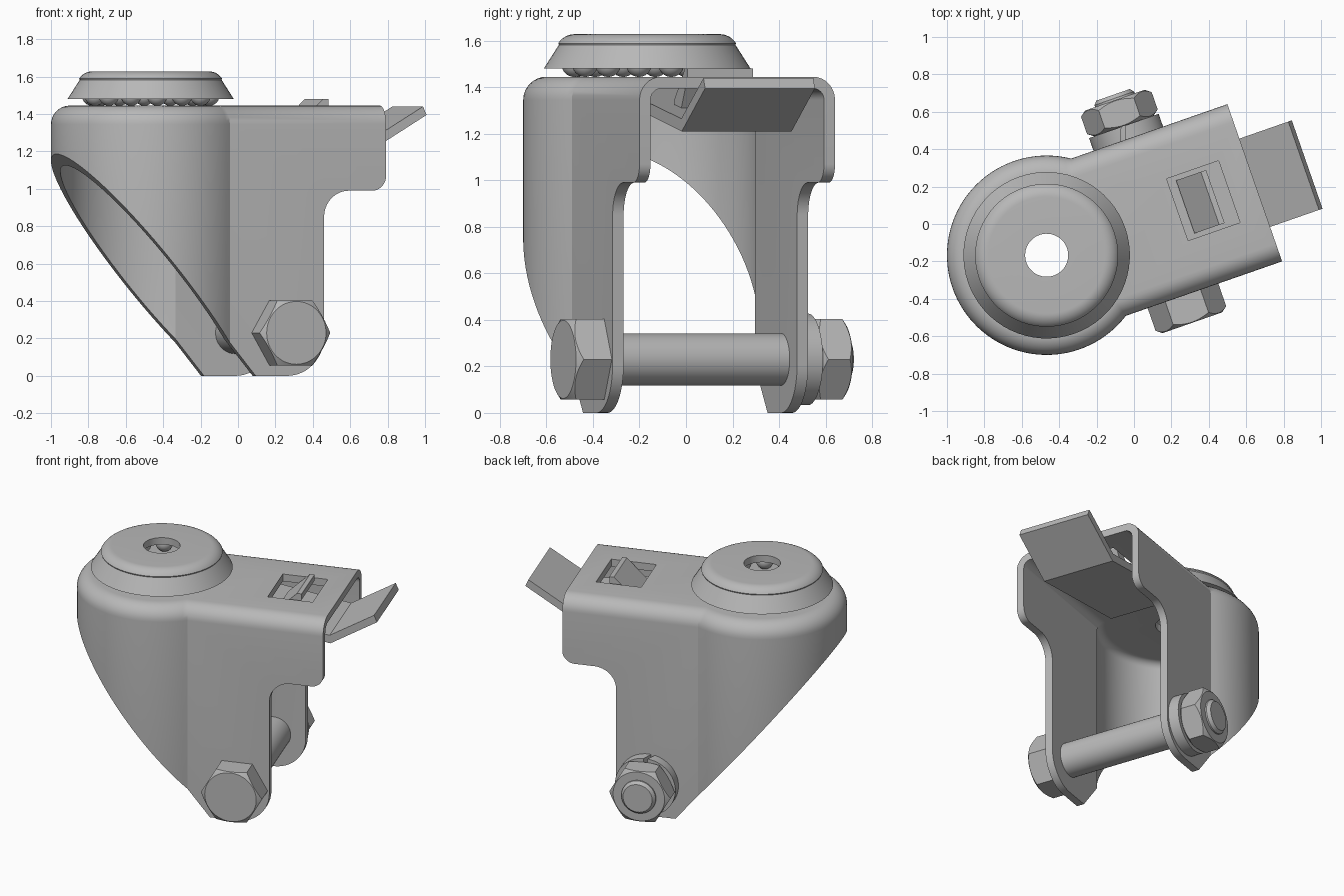
import bpy, bmesh
from math import sin, cos, asin, pi, radians
from mathutils import Matrix, Vector

if "Cube" in bpy.data.objects:
    bpy.data.objects.remove(bpy.data.objects["Cube"])

STEEL = bpy.data.materials.new("grey_steel")
STEEL.use_nodes = True
GREY = (0.48, 0.48, 0.48, 1)
STEEL.diffuse_color = GREY
STEEL.node_tree.nodes["Principled BSDF"].inputs["Base Color"].default_value = GREY

# Everything is built around the swivel axis, then turned into place
PLACE = Matrix.Translation((-0.467, -0.167, 0)) @ Matrix.Rotation(radians(19.2), 4, "Z")
AXLE = Matrix.Translation((0.617, 0, 0.23)) @ Matrix.Rotation(-pi / 2, 4, "X")
WALL = 0.05


def make(name, bm, matrix=Matrix()):
    bmesh.ops.recalc_face_normals(bm, faces=bm.faces)
    bm.transform(matrix)
    mesh = bpy.data.meshes.new(name)
    bm.to_mesh(mesh)
    bm.free()
    mesh.materials.append(STEEL)
    ob = bpy.data.objects.new(name, mesh)
    bpy.context.collection.objects.link(ob)
    return ob


def loft(name, rings, closed=False, matrix=Matrix()):
    """Skin a list of equal rings; cap the ends or close into a loop."""
    bm = bmesh.new()
    rows = [[bm.verts.new(p) for p in ring] for ring in rings]
    n = len(rows[0])
    for a, b in zip(rows, rows[1:] + rows[:1] if closed else rows[1:]):
        for i in range(n):
            j = (i + 1) % n
            bm.faces.new((a[i], a[j], b[j], b[i]))
    if not closed:
        bm.faces.new(rows[0])
        bm.faces.new(rows[-1])
    return make(name, bm, matrix)


def lathe(name, profile, closed=False, matrix=Matrix(), sides=64):
    rings = [[(r * cos(2 * pi * i / sides), r * sin(2 * pi * i / sides), h)
              for i in range(sides)] for r, h in profile]
    return loft(name, rings, closed, matrix)


def side_prism(name, pts, half):
    """Extrude a side profile across the width."""
    return loft(name, [[(u, v, z) for u, z in pts] for v in (-half, half)])


def arc(cx, cy, r, start, end, n=12):
    angles = [radians(start + (end - start) * i / n) for i in range(n + 1)]
    return [(cx + r * cos(a), cy + r * sin(a)) for a in angles]


def combine(ob, cutter, operation):
    mod = ob.modifiers.new("cut", "BOOLEAN")
    mod.operation, mod.object, mod.solver = operation, cutter, "EXACT"
    bpy.context.view_layer.objects.active = ob
    bpy.ops.object.modifier_apply(modifier=mod.name)
    bpy.data.objects.remove(cutter)


def finish(ob, angle=30):
    ob.matrix_world = PLACE
    bpy.ops.object.select_all(action="DESELECT")
    ob.select_set(True)
    bpy.context.view_layer.objects.active = ob
    bpy.ops.object.shade_smooth_by_angle(angle=radians(angle))


# Fork: a pressed-steel shell, round at the swivel and straight along the legs
def plan(inset, z, end):
    r, h = 0.533 - inset, 0.445 - inset
    a = asin(h / r)
    ring = [(r * cos(t), r * sin(t), z)
            for t in (a + (2 * pi - 2 * a) * i / 72 for i in range(73))]
    return ring + [(end, -h, z), (end, h, z)]


def shell(name, inset, base, top, radius, end):
    rings = [plan(inset, base, end)]
    for i in range(9):
        t = pi / 2 * i / 8
        rings.append(plan(inset + radius * (1 - cos(t)), top - radius * (1 - sin(t)), end))
    return loft(name, rings)


fork = shell("fork", 0, -0.1, 1.445, 0.1, 1.4)
combine(fork, shell("hollow", WALL, -0.2, 1.445 - WALL, 0.05, 1.6), "DIFFERENCE")
outline = ([(0.44, 0)] + arc(0.617, 0.21, 0.21, -90, 0)
           + arc(0.967, 0.85, 0.14, 180, 90) + arc(1.098, 1.07, 0.08, -90, 0)
           + [(1.178, 1.6), (-0.7, 1.6), (-0.7, 1.39)])
combine(fork, side_prism("side_cut", outline, 0.8), "INTERSECT")
slot = [(0.74, 1.36), (1.034, 1.36), (1.034, 1.6), (0.74, 1.6)]
combine(fork, side_prism("slot_cut", slot, 0.175), "DIFFERENCE")
combine(fork, lathe("hole_cut", [(0.115, 1.3), (0.115, 1.6)]), "DIFFERENCE")
finish(fork)

# Swivel cap: domed ring above the ball race
dome = [(0.445, 1.48), (0.38, 1.582)] + arc(0.312, 1.545, 0.083, 32, 90, 8)
cap = lathe("swivel_cap", dome + [(0.115, 1.628), (0.115, 1.58), (0.3, 1.58),
                                  (0.34, 1.56), (0.395, 1.48)], closed=True)
finish(cap)

# Ball race
bm = bmesh.new()
for i in range(14):
    spot = Matrix.Rotation(2 * pi * i / 14, 4, "Z") @ Matrix.Translation((0.315, 0, 1.5))
    bmesh.ops.create_uvsphere(bm, u_segments=20, v_segments=12, radius=0.056, matrix=spot)
finish(make("bearing_balls", bm), 60)

# Brake lever: inner plate bent up into the foot pedal
lever = side_prism("brake_lever", [(0.35, 1.345), (1.17, 1.21), (1.475, 1.395),
                                   (1.455, 1.44), (1.165, 1.265), (0.35, 1.395)], 0.25)
finish(lever)

# Catch that rises through the slot
catch = side_prism("brake_catch", [(0.785, 1.29), (0.86, 1.28), (0.955, 1.44),
                                   (0.955, 1.48), (0.925, 1.48), (0.785, 1.345)], 0.15)
finish(catch)


# Axle bolt with hexagonal head, split washer and nut
def hexagon(name, low, high, chamfer_low, chamfer_high):
    ob = lathe(name, [(0.2, low), (0.2, high)], matrix=AXLE, sides=6)
    barrel = []
    barrel += [(0.168, low), (0.215, low + 0.035)] if chamfer_low else [(0.215, low - 0.01)]
    barrel += [(0.215, high - 0.035), (0.168, high)] if chamfer_high else [(0.215, high + 0.01)]
    combine(ob, lathe("chamfer", barrel, matrix=AXLE), "INTERSECT")
    return ob


finish(hexagon("bolt_head", -0.597, -0.445, True, False), 15)
finish(hexagon("nut", 0.517, 0.663, True, True), 15)
finish(lathe("bolt_shaft", [(0.112, -0.46), (0.112, 0.673), (0.095, 0.693)], matrix=AXLE))

washer = lathe("split_washer", [(0.197, 0.445), (0.197, 0.517),
                                (0.113, 0.517), (0.113, 0.445)], closed=True, matrix=AXLE)
gap = [[(0.6 + s + 0.4 * (v - 0.48), v, z) for s, z in
        ((-0.012, 0.3), (0.012, 0.3), (0.012, 0.5), (-0.012, 0.5))] for v in (0.4, 0.55)]
combine(washer, loft("gap_cut", gap), "DIFFERENCE")
finish(washer)
